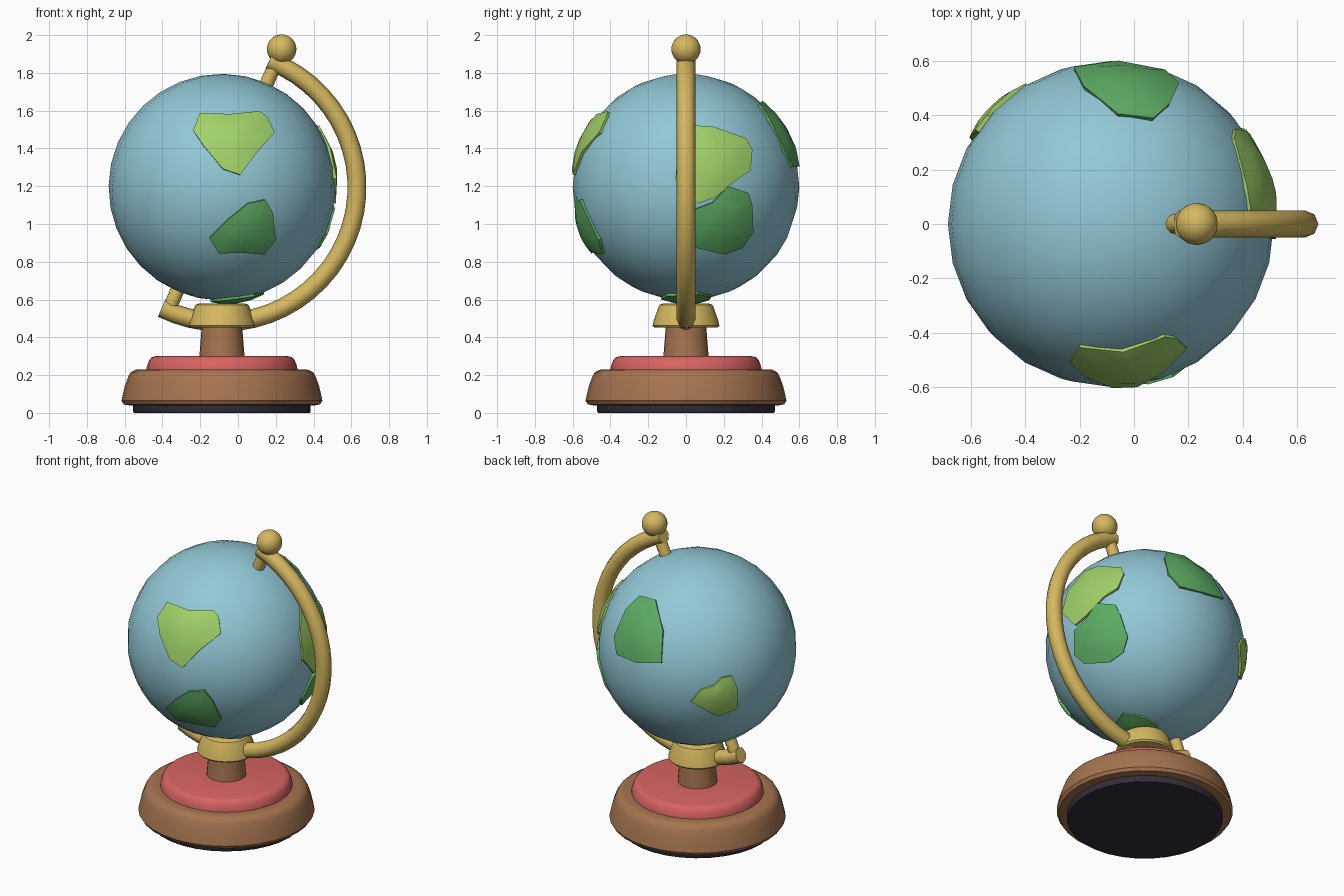
import bpy, bmesh
from math import sin, cos, pi, radians
from mathutils import Vector, Matrix

cube = bpy.data.objects.get("Cube")
if cube:
    bpy.data.objects.remove(cube, do_unlink=True)

CX, CZ, R = -0.085, 1.195, 0.6
CENTRE = Vector((CX, 0, CZ))
TILT = radians(23.4)
AXIS = Vector((sin(TILT), 0, cos(TILT)))


def material(name, rgb):
    lin = [((c / 255 + 0.055) / 1.055) ** 2.4 for c in rgb] + [1]
    m = bpy.data.materials.new(name)
    m.use_nodes = True
    m.diffuse_color = lin
    m.node_tree.nodes["Principled BSDF"].inputs["Base Color"].default_value = lin
    return m


OCEAN = material("ocean blue", (146, 200, 214))
LIME = material("light green", (160, 208, 104))
GREEN = material("dark green", (93, 172, 100))
BRASS = material("brass", (214, 184, 96))
WOOD = material("wood brown", (166, 116, 80))
RED = material("red", (216, 100, 98))
DARK = material("dark felt", (52, 46, 58))


def smooth(obj, angle=40):
    bpy.ops.object.select_all(action='DESELECT')
    obj.select_set(True)
    bpy.context.view_layer.objects.active = obj
    bpy.ops.object.shade_smooth_by_angle(angle=radians(angle))


def finish(bm, name, mat, angle=40):
    bmesh.ops.recalc_face_normals(bm, faces=bm.faces)
    mesh = bpy.data.meshes.new(name)
    bm.to_mesh(mesh)
    bm.free()
    mesh.materials.append(mat)
    obj = bpy.data.objects.new(name, mesh)
    bpy.context.collection.objects.link(obj)
    smooth(obj, angle)
    return obj


def bridge(bm, a, b):
    for i in range(len(a)):
        j = (i + 1) % len(a)
        bm.faces.new((a[i], a[j], b[j], b[i]))


def lathe(name, profile, mat, sides=32):
    """Capped turned part from (radius, height) points."""
    bm = bmesh.new()
    rings = [[bm.verts.new((CX + r * cos(2 * pi * i / sides), r * sin(2 * pi * i / sides), z))
              for i in range(sides)] for r, z in profile]
    for a, b in zip(rings, rings[1:]):
        bridge(bm, a, b)
    bm.faces.new(rings[0])
    bm.faces.new(rings[-1])
    return finish(bm, name, mat)


def ball(name, centre, radius, mat, seg, rings):
    bm = bmesh.new()
    bmesh.ops.create_uvsphere(bm, u_segments=seg, v_segments=rings, radius=radius,
                              matrix=Matrix.Translation(centre) @ Matrix.Rotation(TILT, 4, 'Y'))
    return finish(bm, name, mat)


def pin(name, start, end):
    """Short rod along the tilted axis, by distance from the globe centre."""
    bm = bmesh.new()
    place = Matrix.Translation(CENTRE + AXIS * (start + end) / 2) @ Matrix.Rotation(TILT, 4, 'Y')
    bmesh.ops.create_cone(bm, cap_ends=True, segments=12, radius1=0.037, radius2=0.037,
                          depth=abs(end - start), matrix=place)
    return finish(bm, name, BRASS)


def land(name, mat, toward, outline):
    """Raised patch: a flat outline seen along a direction, wrapped on the globe."""
    n = Vector(toward).normalized()
    up = Vector((0, 0, 1)) if abs(n.z) < 0.9 else Vector((0, 1, 0))
    right = up.cross(n).normalized()
    up = n.cross(right)
    dirs = []
    for u, v in outline:
        w = max(0.0, R * R - u * u - v * v) ** 0.5
        dirs.append((right * u + up * v + n * w).normalized())
    mid = sum(dirs, Vector()).normalized()
    bm = bmesh.new()
    rings = []
    for blend, radius in ((0, 0.575), (0, 0.612), (0.45, 0.619)):
        rings.append([bm.verts.new(CENTRE + d.lerp(mid, blend).normalized() * radius) for d in dirs])
    for a, b in zip(rings, rings[1:]):
        bridge(bm, a, b)
    top = bm.verts.new(CENTRE + mid * 0.621)
    for i, v in enumerate(rings[-1]):
        bm.faces.new((v, rings[-1][(i + 1) % len(dirs)], top))
    return finish(bm, name, mat)


# Turned stand
lathe("foot_pad", [(0.465, 0), (0.47, 0.008), (0.47, 0.045)], DARK)
lathe("base", [(0.49, 0.04), (0.52, 0.045), (0.532, 0.065), (0.515, 0.14), (0.497, 0.19),
               (0.485, 0.213), (0.46, 0.228), (0.43, 0.23)], WOOD)
lathe("base_cushion", [(0.4, 0.225), (0.398, 0.245), (0.386, 0.278), (0.373, 0.294), (0.35, 0.3)], RED)
lathe("stem", [(0.12, 0.295), (0.106, 0.47)], WOOD, 24)
lathe("collar", [(0.168, 0.452), (0.177, 0.462), (0.172, 0.485), (0.147, 0.558),
                 (0.14, 0.572), (0.12, 0.58)], BRASS, 24)

# Globe, pins and finial
ball("globe", CENTRE, R, OCEAN, 24, 16)
pin("top_pin", 0.57, 0.72)
pin("bottom_pin", -0.57, -0.72)
ball("finial", CENTRE + AXIS * 0.796, 0.078, BRASS, 16, 12)

# Half-circle arm
curve = bpy.data.curves.new("arm", 'CURVE')
curve.dimensions = '3D'
curve.bevel_depth = 0.05
curve.bevel_resolution = 2
curve.use_fill_caps = True
spline = curve.splines.new('POLY')
STEPS = 28
spline.points.add(STEPS)
for i, p in enumerate(spline.points):
    a = radians(20.5 + 186 * i / STEPS)
    p.co = (CX + 0.715 * sin(a), 0, CZ + 0.715 * cos(a), 1)
curve.materials.append(BRASS)
arm = bpy.data.objects.new("arm", curve)
bpy.context.collection.objects.link(arm)
bpy.ops.object.select_all(action='DESELECT')
arm.select_set(True)
bpy.context.view_layer.objects.active = arm
bpy.ops.object.convert(target='MESH')
smooth(bpy.context.view_layer.objects.active, 50)

# Land patches
FRONT, SIDE, UNDER = (0, -1, 0), (1, 0, 0), (0, 0, -1)
e, s = radians(25), radians(35)
BACK = (-sin(s) * cos(e), cos(s) * cos(e), sin(e))
land("front_upper_land", LIME, FRONT,
     [(-.15, .295), (-.115, .385), (.045, .38), (.195, .395), (.235, .365), (.275, .285),
      (.185, .185), (.095, .065), (.005, .095), (-.095, .215)])
land("front_lower_land", GREEN, FRONT,
     [(-.065, -.265), (.03, -.17), (.135, -.085), (.225, -.065), (.265, -.135), (.28, -.275),
      (.22, -.35), (.1, -.34), (-.015, -.345)])
land("side_upper_land", LIME, SIDE,
     [(.05, .32), (.14, .315), (.31, .255), (.345, .195), (.335, .085), (.26, .035),
      (.15, -.055), (.06, -.085), (-.055, .045), (-.04, .205)])
land("side_lower_land", GREEN, SIDE,
     [(.05, -.115), (.14, -.08), (.22, .005), (.325, -.03), (.345, -.095), (.35, -.235),
      (.295, -.315), (.2, -.35), (.05, -.315), (.0, -.245)])
land("back_upper_land", GREEN, BACK,
     [(-.495, .06), (-.425, .22), (-.345, .3), (-.25, .275), (-.205, .09), (-.215, -.1),
      (-.36, -.1), (-.48, -.05)])
land("back_lower_land", LIME, BACK,
     [(-.04, -.33), (.02, -.26), (.1, -.235), (.14, -.19), (.205, -.175), (.24, -.26),
      (.235, -.37), (.13, -.415), (.065, -.39)])
land("under_land", GREEN, UNDER,
     [(-.22, .06), (-.12, .13), (.0, .12), (.06, .03), (.04, -.08), (-.06, -.13), (-.17, -.1)])
